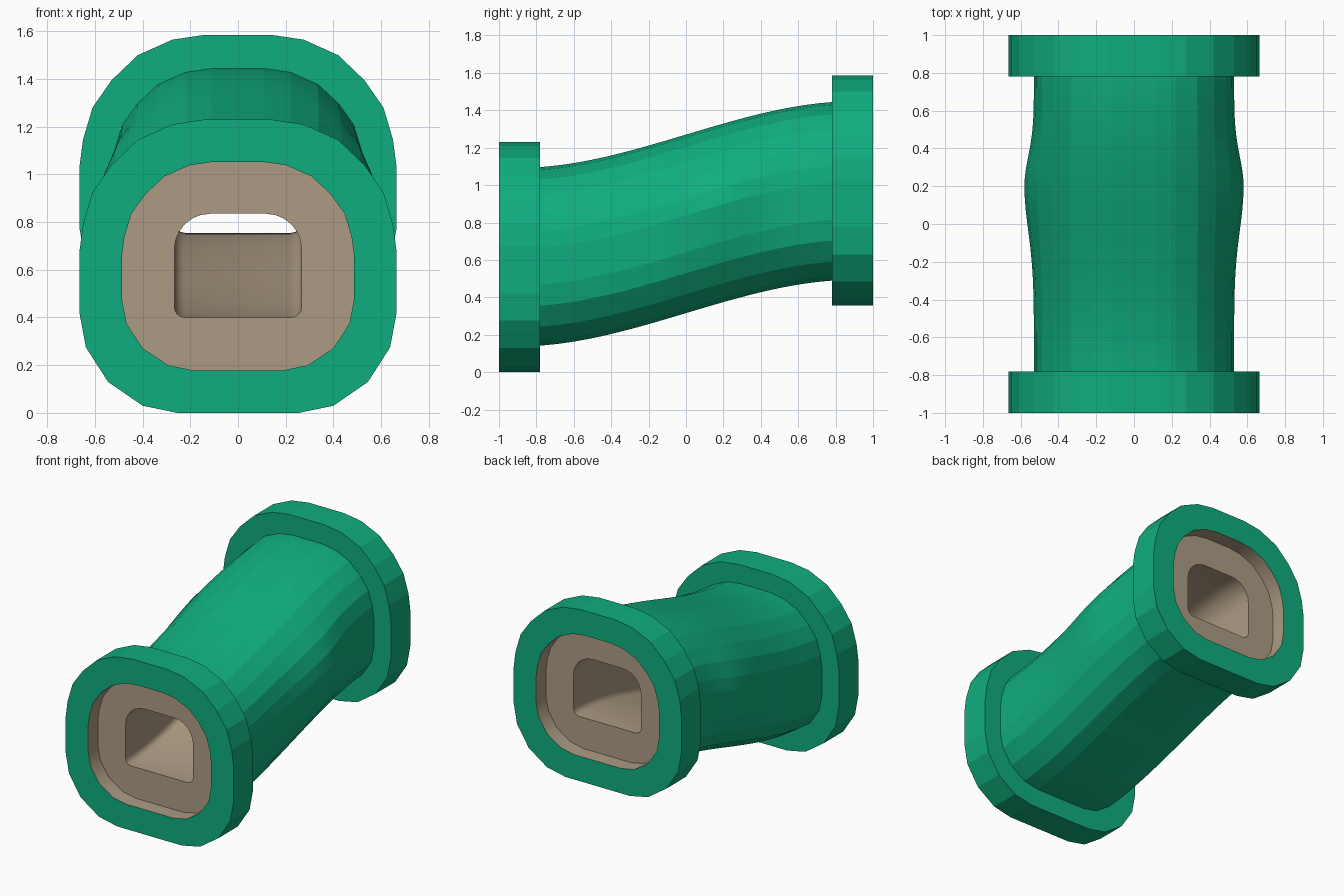
import bpy
import bmesh
import math

cube = bpy.data.objects.get("Cube")
if cube:
    bpy.data.objects.remove(cube, do_unlink=True)

RISE = 0.355      # how far the back end sits above the front end
MID = 0.6165      # centre height of the front end
END = 0.89        # depth of the recessed end faces


def make_material(name, colour):
    mat = bpy.data.materials.new(name)
    mat.use_nodes = True
    mat.diffuse_color = colour
    mat.node_tree.nodes["Principled BSDF"].inputs["Base Color"].default_value = colour
    return mat


green = make_material("pipe green", (0.005, 0.42, 0.21, 1))
tan = make_material("liner tan", (0.42, 0.33, 0.23, 1))


def lift(y):
    """Smooth S-curve along the length."""
    t = min(max((y + END) / (2 * END), 0), 1)
    return RISE * t * t * (3 - 2 * t)


def mirrored(half):
    return half + [(-x, z) for x, z in reversed(half)]


def arc(cx, cz, r, start, steps):
    angles = [math.radians(start + 90 * i / (steps - 1)) for i in range(steps)]
    return [(cx + r * math.cos(a), cz + r * math.sin(a)) for a in angles]


# Cross-sections, running up the left side and mirrored back down
outline = mirrored([(0.255, 0), (0.40, 0.03), (0.545, 0.13), (0.638, 0.275), (0.665, 0.42),
                    (0.665, 0.675), (0.65, 0.79), (0.61, 0.925), (0.53, 1.04),
                    (0.42, 1.145), (0.275, 1.21), (0.14, 1.23)])
tunnel = mirrored(arc(0.222, 0.445, 0.045, -90, 5) + arc(0.117, 0.685, 0.15, 0, 7))


def scaled(sx, sz):
    return [(x * sx, MID + (z - MID) * sz) for x, z in outline]


body = scaled(0.797, 0.776)
opening = scaled(0.732, 0.711)


def ring(profile, y):
    return [(x, y, z + lift(y)) for x, z in profile]


def bulged_ring(profile, y):
    """Body section with a slight swelling of the upper sides past the middle."""
    swell = 0.095 * math.exp(-((y - 0.2) / (0.33 if y < 0.2 else 0.22)) ** 2)
    pts = []
    for x, z in profile:
        weight = math.exp(-((z - 0.68) / 0.25) ** 2)
        pts.append((x * (1 + swell * weight), y, z + lift(y)))
    return pts


def loft(name, rings, mat, smooth=False):
    bm = bmesh.new()
    rows = [[bm.verts.new(p) for p in r] for r in rings]
    n = len(rows[0])
    for a, b in zip(rows, rows[1:]):
        for i in range(n):
            j = (i + 1) % n
            bm.faces.new((a[i], a[j], b[j], b[i]))
    mesh = bpy.data.meshes.new(name)
    bm.to_mesh(mesh)
    bm.free()
    mesh.materials.append(mat)
    obj = bpy.data.objects.new(name, mesh)
    bpy.context.collection.objects.link(obj)
    if smooth:
        bpy.ops.object.select_all(action="DESELECT")
        obj.select_set(True)
        bpy.context.view_layer.objects.active = obj
        bpy.ops.object.shade_smooth_by_angle(angle=math.radians(30))
    return obj


# Curved outer body
steps = 40
loft("pipe_body", [bulged_ring(body, 0.8 - 1.6 * i / steps) for i in range(steps + 1)], green)

# End flanges
collar = scaled(0.75, 0.73)
loft("front_flange", [ring(collar, -0.78), ring(outline, -0.78),
                      ring(outline, -1), ring(opening, -1)], green)
# The back flange stays level, so it is lifted as a whole
back = [(opening, 1), (outline, 1), (outline, 0.78), (collar, 0.78)]
loft("back_flange", [[(x, y, z + RISE) for x, z in p] for p, y in back], green)

# Liner: recess wall, end face, through tunnel, end face, recess wall
tunnel_rings = [ring(tunnel, -END + 2 * END * i / steps) for i in range(steps + 1)]
front_flange = bpy.data.objects["front_flange"]
for v in front_flange.data.vertices:      # keep the front flange level too
    if v.co.y > -0.9:
        v.co.z -= lift(v.co.y)
loft("tunnel_liner", [ring(opening, -1), ring(opening, -END)] + tunnel_rings
     + [ring(opening, END), ring(opening, 1)], tan, smooth=True)
